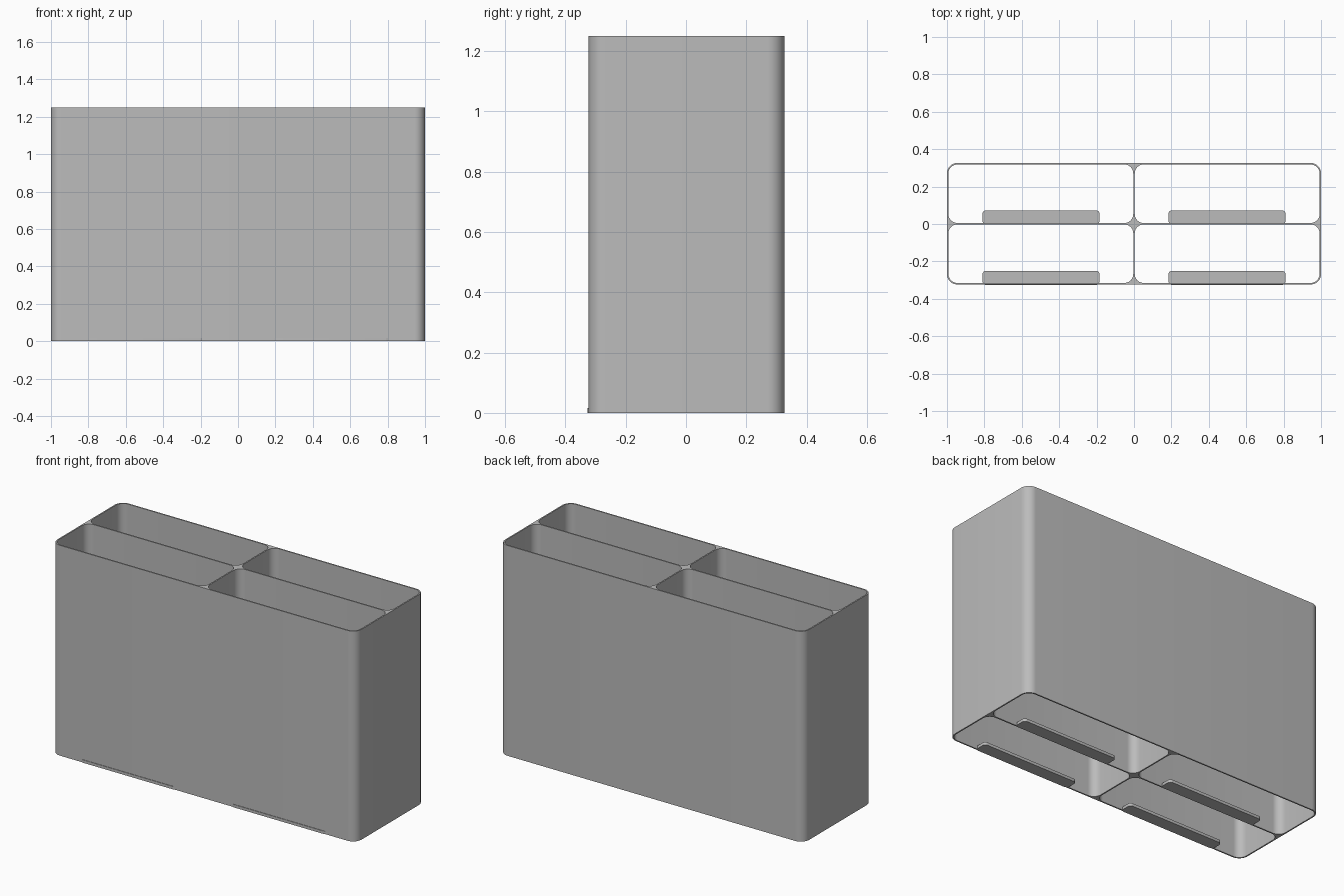
import bpy
import bmesh
from math import cos, sin, pi, radians

cube = bpy.data.objects.get("Cube")
if cube:
    bpy.data.objects.remove(cube, do_unlink=True)

HEIGHT = 1.25
WALL = 0.008
FRONT, BACK = -0.323, 0.326
MIDDLE = (FRONT + BACK) / 2

grey = bpy.data.materials.new("plain_grey")
grey.use_nodes = True
GREY = (0.5, 0.5, 0.5, 1)
grey.diffuse_color = GREY
grey.node_tree.nodes["Principled BSDF"].inputs["Base Color"].default_value = GREY


def rounded_rect(x0, x1, y0, y1, radius, steps=10):
    """Outline points of a rectangle with rounded corners."""
    centres = [(x1 - radius, y1 - radius), (x0 + radius, y1 - radius),
               (x0 + radius, y0 + radius), (x1 - radius, y0 + radius)]
    points = []
    for corner, (cx, cy) in enumerate(centres):
        for i in range(steps + 1):
            a = (corner + i / steps) * pi / 2
            points.append((cx + radius * cos(a), cy + radius * sin(a)))
    return points


def extruded(name, outlines, height):
    """Fill the first outline, leaving the others as holes, and extrude up."""
    bm = bmesh.new()
    edges = []
    for outline in outlines:
        verts = [bm.verts.new((x, y, 0)) for x, y in outline]
        edges += [bm.edges.new((v, verts[i - 1])) for i, v in enumerate(verts)]
    bmesh.ops.triangle_fill(bm, edges=edges, use_beauty=True, use_dissolve=False)
    top = bmesh.ops.extrude_face_region(bm, geom=bm.faces[:], use_keep_orig=True)
    moved = [g for g in top["geom"] if isinstance(g, bmesh.types.BMVert)]
    bmesh.ops.translate(bm, verts=moved, vec=(0, 0, height))
    bmesh.ops.recalc_face_normals(bm, faces=bm.faces)
    mesh = bpy.data.meshes.new(name)
    bm.to_mesh(mesh)
    bm.free()
    mesh.materials.append(grey)
    obj = bpy.data.objects.new(name, mesh)
    bpy.context.collection.objects.link(obj)
    bpy.ops.object.select_all(action='DESELECT')
    obj.select_set(True)
    bpy.context.view_layer.objects.active = obj
    bpy.ops.object.shade_smooth_by_angle(angle=radians(30))


# Four open compartments inside one rounded shell
columns = [(-1 + WALL, -WALL / 2), (WALL / 2, 1 - WALL)]
rows = [(FRONT + WALL, MIDDLE - WALL / 2), (MIDDLE + WALL / 2, BACK - WALL)]
shell = [rounded_rect(-1, 1, FRONT, BACK, 0.055)]
shell += [rounded_rect(*c, *r, 0.047) for c in columns for r in rows]
extruded("divided_shell", shell, HEIGHT)

# Support ledge at the foot of each compartment's front wall
for side, cx in (("right", -0.497), ("left", 0.497)):
    for row, y in (("front", FRONT - 0.003), ("back", MIDDLE - 0.004)):
        ledge = rounded_rect(cx - 0.313, cx + 0.313, y, y + 0.076, 0.02, 6)
        extruded(f"{row}_{side}_ledge", [ledge], 0.017)
